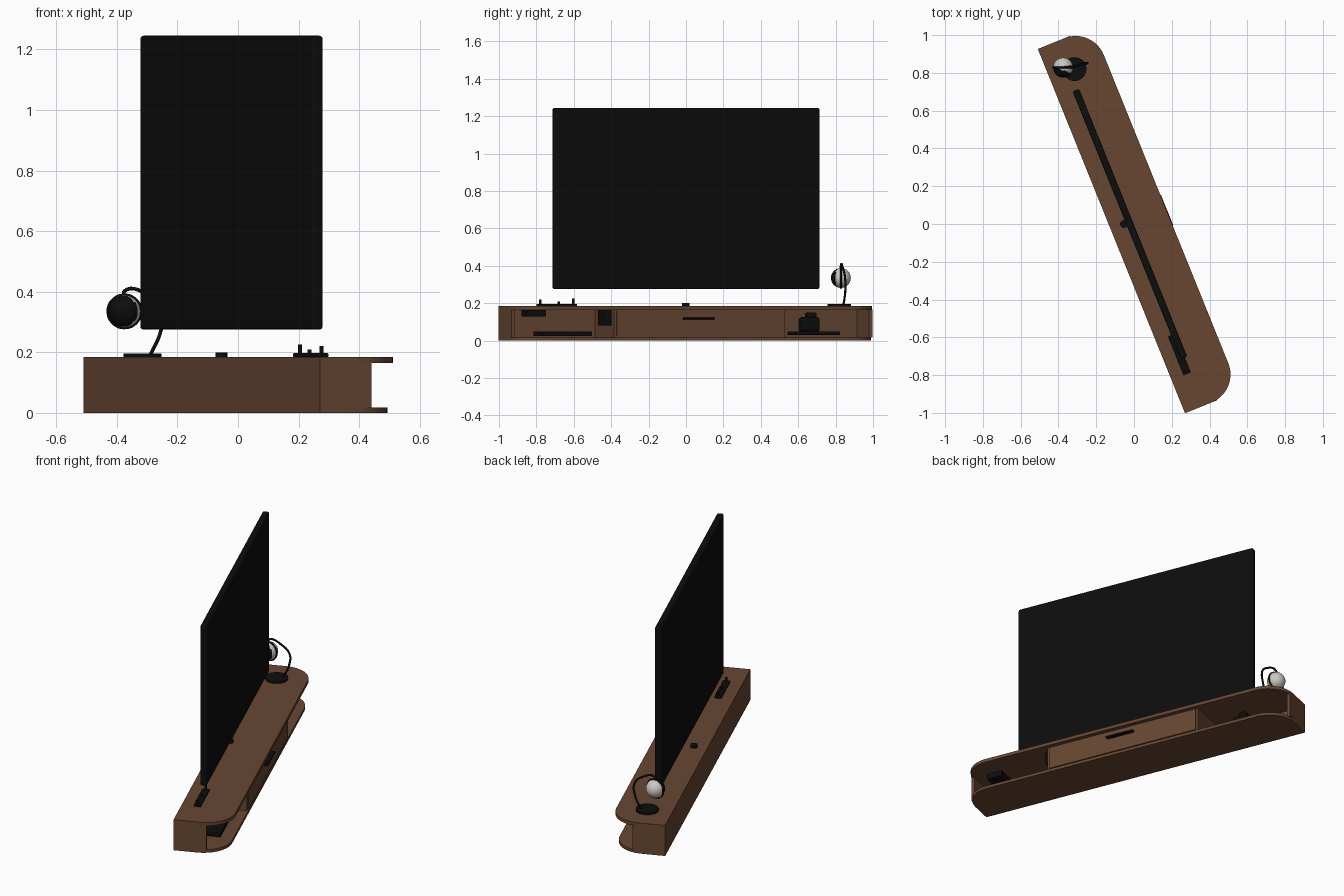
import bpy, bmesh, math
from mathutils import Matrix, Vector

cube = bpy.data.objects.get("Cube")
if cube:
    bpy.data.objects.remove(cube, do_unlink=True)

# Local frame: x runs along the cabinet, y points out of its open side
TURN = Matrix.Rotation(math.radians(-68), 4, 'Z')


def material(name, rgb):
    m = bpy.data.materials.new(name)
    m.use_nodes = True
    m.diffuse_color = (*rgb, 1)
    m.node_tree.nodes["Principled BSDF"].inputs["Base Color"].default_value = (*rgb, 1)
    return m


wood = material("brown wood", (0.135, 0.062, 0.032))
black = material("black", (0.004, 0.004, 0.004))
white = material("warm white", (0.6, 0.57, 0.53))


def finish(name, bm, mat, matrix=TURN, smooth=False):
    bmesh.ops.recalc_face_normals(bm, faces=bm.faces)
    me = bpy.data.meshes.new(name)
    bm.to_mesh(me)
    bm.free()
    ob = bpy.data.objects.new(name, me)
    bpy.context.collection.objects.link(ob)
    me.materials.append(mat)
    ob.matrix_world = matrix
    if smooth:
        bpy.ops.object.select_all(action='DESELECT')
        ob.select_set(True)
        bpy.context.view_layer.objects.active = ob
        bpy.ops.object.shade_smooth_by_angle()
    return ob


def box(name, x, y, z, mat, bevel=0):
    bm = bmesh.new()
    bmesh.ops.create_cube(bm, size=1)
    for v in bm.verts:
        for i, (a, b) in enumerate((x, y, z)):
            v.co[i] = a if v.co[i] < 0 else b
    ob = finish(name, bm, mat)
    if bevel:
        mod = ob.modifiers.new("Bevel", 'BEVEL')
        mod.width, mod.segments = bevel, 3
    return ob


def disc(name, centre, radius, height, mat, matrix=TURN):
    bm = bmesh.new()
    bmesh.ops.create_cone(bm, cap_ends=True, segments=32, radius1=radius,
                          radius2=radius, depth=height)
    bmesh.ops.translate(bm, verts=bm.verts, vec=centre)
    return finish(name, bm, mat, matrix, True)


def tube(name, points, radius, mat, matrix, cyclic=False):
    cu = bpy.data.curves.new(name, 'CURVE')
    cu.dimensions = '3D'
    cu.bevel_depth, cu.bevel_resolution, cu.resolution_u = radius, 2, 8
    cu.use_fill_caps = True
    sp = cu.splines.new('BEZIER')
    sp.bezier_points.add(len(points) - 1)
    for bp, p in zip(sp.bezier_points, points):
        bp.co = p
        bp.handle_left_type = bp.handle_right_type = 'AUTO'
    sp.use_cyclic_u = cyclic
    cu.materials.append(mat)
    ob = bpy.data.objects.new(name, cu)
    bpy.context.collection.objects.link(ob)
    ob.matrix_world = matrix


LEFT, RIGHT, BACK = -1.05, 1.03, -0.125


def board(name, front, z0, z1, radius):
    """Slab with two rounded front corners."""
    pts = [(LEFT, BACK), (RIGHT, BACK)]
    for cx, start in ((RIGHT - radius, 0), (LEFT + radius, 90)):
        for k in range(13):
            a = math.radians(start + 90 * k / 12)
            pts.append((cx + radius * math.cos(a), front - radius + radius * math.sin(a)))
    bm = bmesh.new()
    face = bm.faces.new([bm.verts.new((x, y, z0)) for x, y in pts])
    top = bmesh.ops.extrude_face_region(bm, geom=[face])["geom"]
    bmesh.ops.translate(bm, vec=(0, 0, z1 - z0),
                        verts=[g for g in top if isinstance(g, bmesh.types.BMVert)])
    finish(name, bm, wood, smooth=True)


# Cabinet
board("cabinet_top", 0.187, 0.165, 0.185, 0.16)
board("cabinet_bottom", 0.168, 0.0, 0.018, 0.16)
INNER = (0.016, 0.167)
box("back_panel", (LEFT, RIGHT), (BACK, BACK + 0.015), INNER, wood)
box("right_end_panel", (RIGHT - 0.02, RIGHT), (BACK, 0.06), INNER, wood)
box("left_end_panel", (LEFT, LEFT + 0.02), (BACK, 0.06), INNER, wood)
box("drawer_case", (-0.503, 0.479), (-0.11, 0.16), INNER, wood)
box("drawer_front", (-0.49, 0.466), (0.16, 0.167), (0.024, 0.161), wood)
box("drawer_handle", (-0.09, 0.085), (0.165, 0.19), (0.113, 0.123), black, 0.003)

# Things on the open shelves
box("media_player", (0.58, 0.86), (-0.05, 0.1), (0.024, 0.05), black, 0.004)
box("game_box", (-0.85, -0.6), (-0.04, 0.1), (0.03, 0.048), black, 0.004)
box("hanging_pad", (0.48, 0.51), (0.0, 0.13), (0.08, 0.163), black, 0.006)
box("small_receiver", (0.83, 0.93), (-0.05, 0.06), (0.13, 0.164), black, 0.004)
box("shelf_speaker", (-0.76, -0.66), (-0.04, 0.04), (0.046, 0.125), black, 0.015)
box("speaker_cap", (-0.745, -0.695), (-0.03, 0.03), (0.12, 0.15), black, 0.01)

# Television panel
box("television", (-0.773, 0.757), (-0.0385, -0.0015), (0.275, 1.245), black, 0.01)

# Small items on the cabinet top
box("tray", (0.62, 0.84), (-0.056, -0.016), (0.184, 0.197), black, 0.004)
for i, (x, h) in enumerate(((0.635, 0.225), (0.72, 0.21), (0.825, 0.22))):
    disc(f"tray_peg_{i + 1}", (x, -0.036, (0.19 + h) / 2), 0.007, h - 0.19, black)
disc("puck", (-0.02, -0.05, 0.192), 0.02, 0.016, black)

# Table lamp, placed directly in world axes
WORLD = Matrix.Identity(4)
GLOBE = Vector((-0.375, 0.828, 0.335))
disc("lamp_base", (-0.315, 0.82, 0.19), 0.063, 0.012, black, WORLD)
tube("lamp_arm", [(-0.29, 0.842, 0.19), (-0.255, 0.852, 0.27), (-0.25, 0.85, 0.34),
                  (-0.29, 0.84, 0.385), (-0.375, 0.828, 0.402), (-0.375, 0.828, 0.385)],
     0.006, black, WORLD)
bm = bmesh.new()
bmesh.ops.create_uvsphere(bm, u_segments=32, v_segments=20, radius=0.053)
globe = finish("lamp_globe", bm, white, Matrix.Translation(GLOBE), True)
globe.data.materials.append(black)
shade_dir = Vector((-0.35, -0.93, 0))
for p in globe.data.polygons:
    p.material_index = 1 if p.normal.dot(shade_dir) > 0.25 else 0
ring = [(0.054 * math.cos(k * math.pi / 4), 0, 0.054 * math.sin(k * math.pi / 4))
        for k in range(8)]
tube("lamp_ring", ring, 0.005, black, Matrix.Translation(GLOBE), True)
